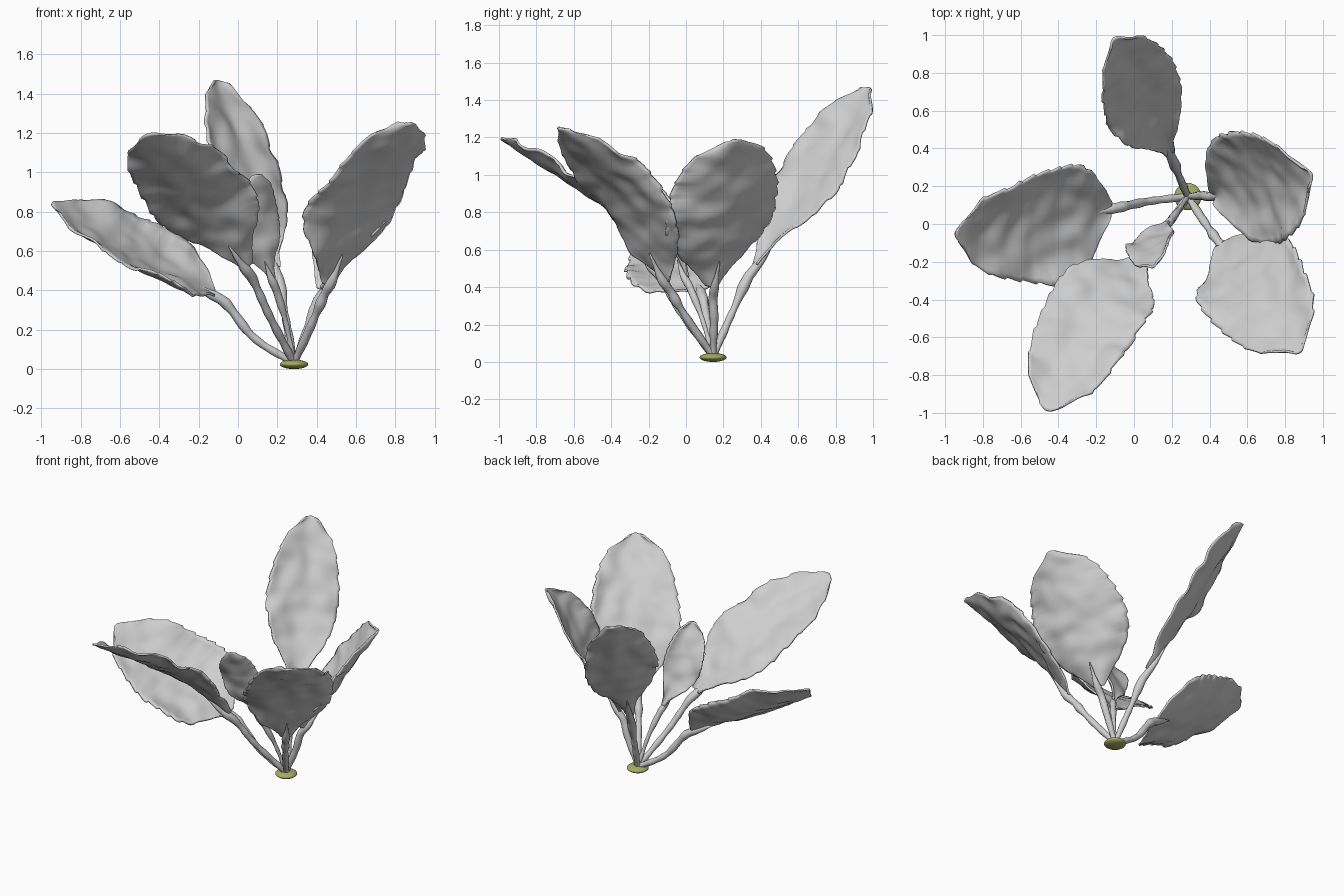
import bpy, bmesh, math
from mathutils import Vector, noise

old = bpy.data.objects.get("Cube")
if old:
    bpy.data.objects.remove(old, do_unlink=True)


def material(name, rgb):
    m = bpy.data.materials.new(name)
    m.use_nodes = True
    m.diffuse_color = (*rgb, 1)
    m.node_tree.nodes["Principled BSDF"].inputs["Base Color"].default_value = (*rgb, 1)
    return m


LEAF = material("pale_grey", (0.62, 0.62, 0.62))
CROWN = material("olive_green", (0.38, 0.41, 0.13))
ROOT = Vector((0.285, 0.145, 0.03))


def spline(pts, t):
    """Point on a smooth curve through pts, t in control-point units."""
    n = len(pts) - 1
    i = min(int(t), n - 1)
    f = t - i
    b, c = pts[i], pts[i + 1]
    a = pts[i - 1] if i > 0 else b * 2 - c
    d = pts[i + 2] if i + 2 <= n else c * 2 - b
    return 0.5 * (2 * b + (c - a) * f + (2 * a - 5 * b + 4 * c - d) * f * f
                  + (3 * b - a - 3 * c + d) * f ** 3)


def lerp_list(vals, v):
    x = v * (len(vals) - 1)
    i = min(int(x), len(vals) - 2)
    return vals[i] + (vals[i + 1] - vals[i]) * (x - i)


def finish(name, bm, mat):
    bmesh.ops.recalc_face_normals(bm, faces=bm.faces)
    me = bpy.data.meshes.new(name)
    bm.to_mesh(me)
    bm.free()
    me.materials.append(mat)
    ob = bpy.data.objects.new(name, me)
    bpy.context.collection.objects.link(ob)
    for p in me.polygons:
        p.use_smooth = True
    return ob


def loft(bm, rows, closed=False):
    for r, s in zip(rows, rows[1:]):
        n = len(r)
        for j in range(n if closed else n - 1):
            k = (j + 1) % n
            bm.faces.new((r[j], r[k], s[k], s[j]))


def stem(name, pts, radius):
    """Knobbly stalk that thins out and merges into the base of the blade."""
    bm = bmesh.new()
    rows, n, sides, end = [], 36, 10, 2.4
    for i in range(n + 1):
        t = end * i / n
        p = spline(pts, t)
        tan = (spline(pts, t + 0.02) - spline(pts, max(t - 0.02, 0))).normalized()
        side = tan.cross(Vector((0, 0, 1))).normalized()
        up = side.cross(tan)
        taper = 0.8 + 0.2 * t if t < 2 else 1.2 * (1 - (t - 2) / 0.45)
        r = radius * taper * (1 + 0.3 * noise.noise(p * 14))
        # sink below the blade where the two overlap
        p = p - up * radius * 0.8 * max(0, min(1, (t - 1.8) / 0.3))
        rows.append([bm.verts.new(p + r * (math.cos(a) * side + math.sin(a) * up))
                     for a in (2 * math.pi * k / sides for k in range(sides))])
    loft(bm, rows, True)
    bm.faces.new(rows[0])
    bm.faces.new(rows[-1])
    finish(name, bm, LEAF)


def blade(name, pts, across, half, profile, cup, teeth=11):
    """Cupped, rippled blade with a toothed edge from the third path point to the tip."""
    bm = bmesh.new()
    rows, n, m = [], 66, 24
    for i in range(n + 1):
        v = i / n
        t = 2 + (len(pts) - 3) * v
        p = spline(pts, t)
        tan = (spline(pts, min(t + 0.05, len(pts) - 1)) - spline(pts, t - 0.05)).normalized()
        w = (across - tan * across.dot(tan)).normalized()
        up = w.cross(tan)
        up = up if up.z > 0 else -up
        width = half * lerp_list(profile, v)
        row = []
        for j in range(m + 1):
            u = 2 * j / m - 1
            tooth = 1 + 0.06 * (1 - (v * teeth + 0.3 * (u > 0)) % 1) * abs(u) ** 3
            q = p + w * (u * width * tooth)
            # cupping, small bumps and larger waves toward the margin
            lift = cup * half * u * u * min(1, width / half + 0.1)
            lift += 0.016 * noise.noise(q * 9) + 0.05 * u * u * noise.noise(q * 5)
            # margins sweep back so the tip is rounded
            row.append(bm.verts.new(q + up * lift - tan * (0.10 * half * u * u * v)))
        rows.append(row)
    loft(bm, rows)
    ob = finish(name, bm, LEAF)
    sol = ob.modifiers.new("thickness", "SOLIDIFY")
    sol.thickness = 0.012
    sol.offset = 0


OVATE = [0.10, 0.18, 0.42, 0.74, 0.92, 1.0, 0.99, 0.92, 0.80, 0.62, 0.18]
WEDGE = [0.10, 0.30, 0.60, 0.86, 0.98, 1.0, 0.97, 0.90, 0.80, 0.62, 0.15]
SLENDER = [0.12, 0.24, 0.45, 0.76, 0.96, 1.0, 0.97, 0.93, 0.85, 0.66, 0.18]
BROAD = [0.12, 0.44, 0.82, 0.98, 1.0, 0.98, 0.93, 0.85, 0.75, 0.58, 0.15]

# name: path after the root, direction across the blade, half width, outline, cupping
leaves = {
    "back_leaf": ([(0.24, 0.25, 0.27), (0.19, 0.37, 0.52), (0.04, 0.67, 0.98),
                   (-0.10, 0.98, 1.47)], (0.40, 0.15, -0.33), 0.235, OVATE, 0.12),
    "front_right_side_leaf": ([(0.16, -0.03, 0.27), (0.04, -0.18, 0.52), (-0.18, -0.44, 0.83),
                               (-0.46, -0.99, 1.19)], (0.49, -0.25, 0.18), 0.265, SLENDER, 0.14),
    "low_side_leaf": ([(0.08, 0.12, 0.16), (-0.12, 0.08, 0.385), (-0.50, 0.01, 0.57),
                       (-0.95, -0.05, 0.84)], (0.08, 0.65, 0.25), 0.325, BROAD, 0.2),
    "front_left_side_leaf": ([(0.38, 0.0, 0.24), (0.46, -0.11, 0.43), (0.64, -0.33, 0.87),
                              (0.88, -0.68, 1.25)], (0.395, 0.337, 0.02), 0.285, WEDGE, 0.15),
    "left_side_leaf": ([(0.36, 0.15, 0.22), (0.43, 0.15, 0.40), (0.68, 0.22, 0.80),
                        (0.94, 0.26, 1.19)], (-0.45, 0.80, 0.0), 0.315, WEDGE, 0.24),
    "small_middle_leaf": ([(0.24, 0.08, 0.25), (0.18, 0.0, 0.45), (0.095, -0.105, 0.72),
                           (0.10, -0.23, 0.99)], (1.0, 0.35, 0.0), 0.125, OVATE, 0.2),
}
for name, (path, across, half, outline, cup) in leaves.items():
    pts = [ROOT] + [Vector(p) for p in path]
    stem(name + "_stem", pts, 0.016 if half < 0.2 else 0.022)
    blade(name + "_blade", pts, Vector(across), half, outline, cup)

# flattened crown that holds the stems
bm = bmesh.new()
bmesh.ops.create_uvsphere(bm, u_segments=32, v_segments=16, radius=1)
for v in bm.verts:
    v.co = Vector((v.co.x * 0.072, v.co.y * 0.072, v.co.z * 0.024 + 0.024)) + Vector((ROOT.x, ROOT.y, 0))
finish("crown", bm, CROWN)
